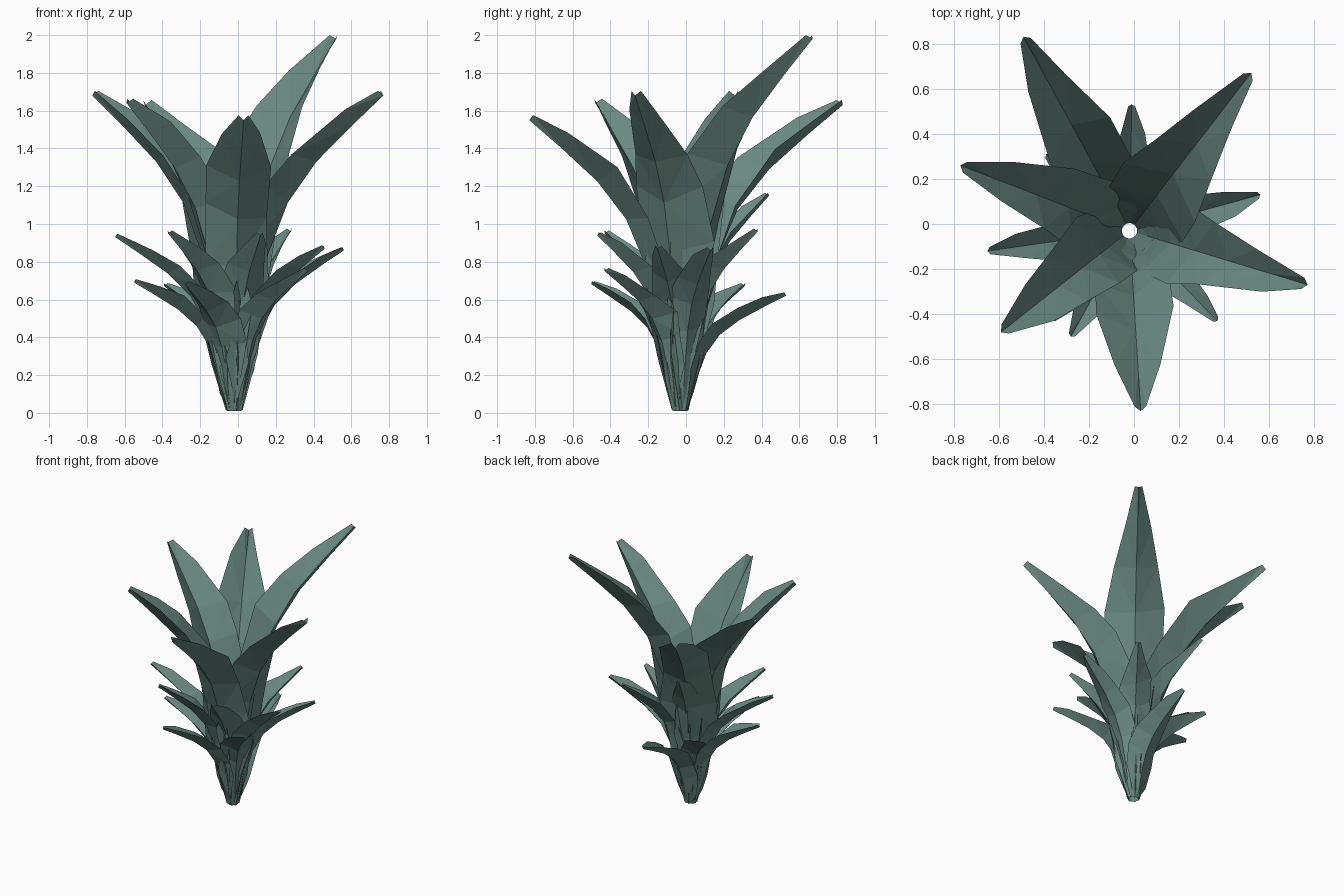
import bpy, bmesh, math, random
from mathutils import Vector

if "Cube" in bpy.data.objects:
    bpy.data.objects.remove(bpy.data.objects["Cube"])

random.seed(4)

green = bpy.data.materials.new("leaf_green")
green.diffuse_color = (0.14, 0.25, 0.22, 1)
green.use_nodes = True
green.node_tree.nodes["Principled BSDF"].inputs["Base Color"].default_value = green.diffuse_color

# Leaf profile: reach fraction, height fraction, width fraction, fold depth
PROFILE = [(0, 0, .2, .3), (.07, .17, .62, .4), (.125, .34, .95, .45), (.195, .50, 1.03, .5),
           (.33, .66, 1, .6), (.53, .79, .82, .7), (.78, .905, .5, .8), (1, 1, .14, 1.3)]
BASE = Vector((-.02, -.03, .01))


def leaf(name, tip, half_width):
    """Arching folded blade with its keel on the outside and uneven edges."""
    tip = Vector(tip)
    out = Vector((tip.x - BASE.x, tip.y - BASE.y, 0))
    reach = out.length
    out.normalize()
    side = Vector((-out.y, out.x, 0))
    r0 = .035
    path = [(r0 + (reach - r0) * p[0], BASE.z + (tip.z - BASE.z) * p[1]) for p in PROFILE]
    bm = bmesh.new()
    rows = []
    for i, (r, z) in enumerate(path):
        a, b = path[max(i - 1, 0)], path[min(i + 1, len(path) - 1)]
        slope = math.atan2(b[1] - a[1], b[0] - a[0])
        inward = out * -math.sin(slope) + Vector((0, 0, math.cos(slope)))
        along = out * math.cos(slope) + Vector((0, 0, math.sin(slope)))
        mid = Vector((BASE.x, BASE.y, 0)) + out * r + Vector((0, 0, z))
        hw = half_width * PROFILE[i][2]
        fold = PROFILE[i][3]
        row = []
        for s in (-1, 0, 1):
            p = mid.copy()
            if s:
                inner = 0 < i < len(path) - 1
                w = hw * (random.uniform(.82, 1.15) if inner else 1)
                slide = random.uniform(-.3, .3) * half_width if inner else 0
                p += side * s * w + inward * min(fold * w, .7 * r) + along * slide
            p.z = min(max(p.z, 0), 2)
            row.append(bm.verts.new(p))
        rows.append(row)
    for a, b in zip(rows, rows[1:]):
        bm.faces.new((a[0], a[1], b[1], b[0]))
        bm.faces.new((a[1], a[2], b[2], b[1]))
    bmesh.ops.triangulate(bm, faces=bm.faces[:])
    mesh = bpy.data.meshes.new(name)
    bm.to_mesh(mesh)
    bm.free()
    mesh.materials.append(green)
    bpy.context.collection.objects.link(bpy.data.objects.new(name, mesh))


# Three rings of leaves: half width and tip positions
RINGS = {
    "tall_leaf": (.185, [(-.49, .83, 1.63), (.52, .67, 1.98), (-.77, .26, 1.68),
                         (.77, -.27, 1.68), (-.59, -.48, 1.64), (.03, -.83, 1.55)]),
    "middle_leaf": (.115, [(.28, .38, .96), (.12, -.47, .94), (-.37, -.43, .95),
                           (-.65, -.12, .93), (.46, -.15, .87), (-.25, .44, 1.15)]),
    "low_leaf": (.11, [(-.01, .53, .62), (.56, .13, .86), (.37, -.43, .75),
                       (-.28, -.50, .68), (-.55, -.10, .69), (-.39, .31, .67)]),
}
for ring, (half_width, tips) in RINGS.items():
    for n, tip in enumerate(tips, 1):
        leaf(f"{ring}_{n}", tip, half_width)
